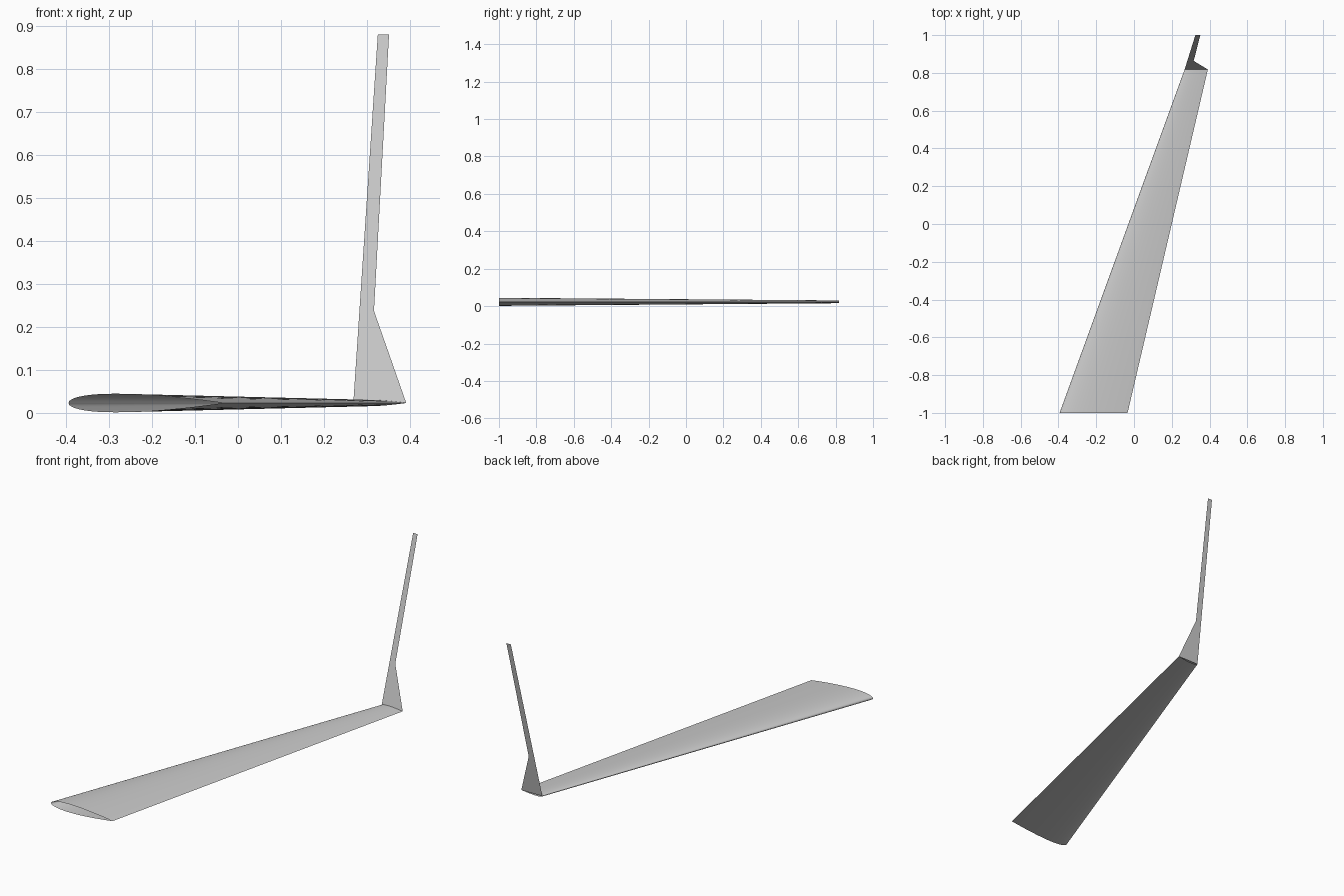
import bpy
import math

cube = bpy.data.objects.get("Cube")
if cube:
    bpy.data.objects.remove(cube, do_unlink=True)

grey = bpy.data.materials.new("light grey")
grey.use_nodes = True
colour = (0.6, 0.6, 0.6, 1)
grey.diffuse_color = colour
grey.node_tree.nodes["Principled BSDF"].inputs["Base Color"].default_value = colour

MID_Z = 0.023
STEPS = 24


def make_object(name, verts, faces):
    mesh = bpy.data.meshes.new(name)
    mesh.from_pydata(verts, [], faces)
    mesh.materials.append(grey)
    obj = bpy.data.objects.new(name, mesh)
    bpy.context.collection.objects.link(obj)
    return obj


def half_thickness(t):
    """Symmetric airfoil, 12 percent thick, closed at the trailing edge."""
    return 0.6 * (0.2969 * math.sqrt(t) - 0.126 * t - 0.3516 * t**2
                  + 0.2843 * t**3 - 0.1036 * t**4)


def section(lead, trail, y):
    """Airfoil loop: trailing edge, over the top, round the nose and back below."""
    chord = trail - lead
    loop = []
    for i in range(2 * STEPS):
        a = math.pi * i / STEPS
        t = (1 + math.cos(a)) / 2
        side = 1 if i <= STEPS else -1
        loop.append((lead + chord * t, y, MID_Z + side * chord * half_thickness(t)))
    return loop


# Swept, tapered wing skin, open at the root
root = section(-0.394, -0.034, -1.0)
tip = section(0.268, 0.391, 0.818)
n = len(root)
skin = [(i, (i + 1) % n, n + (i + 1) % n, n + i) for i in range(n)]
wing = make_object("wing", root + tip, skin)

bpy.context.view_layer.objects.active = wing
wing.select_set(True)
bpy.ops.object.shade_smooth_by_angle(angle=math.radians(40))

# Thin upright winglet in a plane leaning back from the wing tip
outline = [(0.268, MID_Z), (0.391, MID_Z), (0.316, 0.237), (0.351, 0.88), (0.325, 0.88)]
lean = (1.0 - 0.818) / (0.88 - MID_Z)
corners = [(x, 0.818 + (z - MID_Z) * lean, z) for x, z in outline]
# split at the notch into a triangular foot and a slender blade
make_object("winglet", corners, [(0, 1, 2), (0, 2, 3, 4)])
